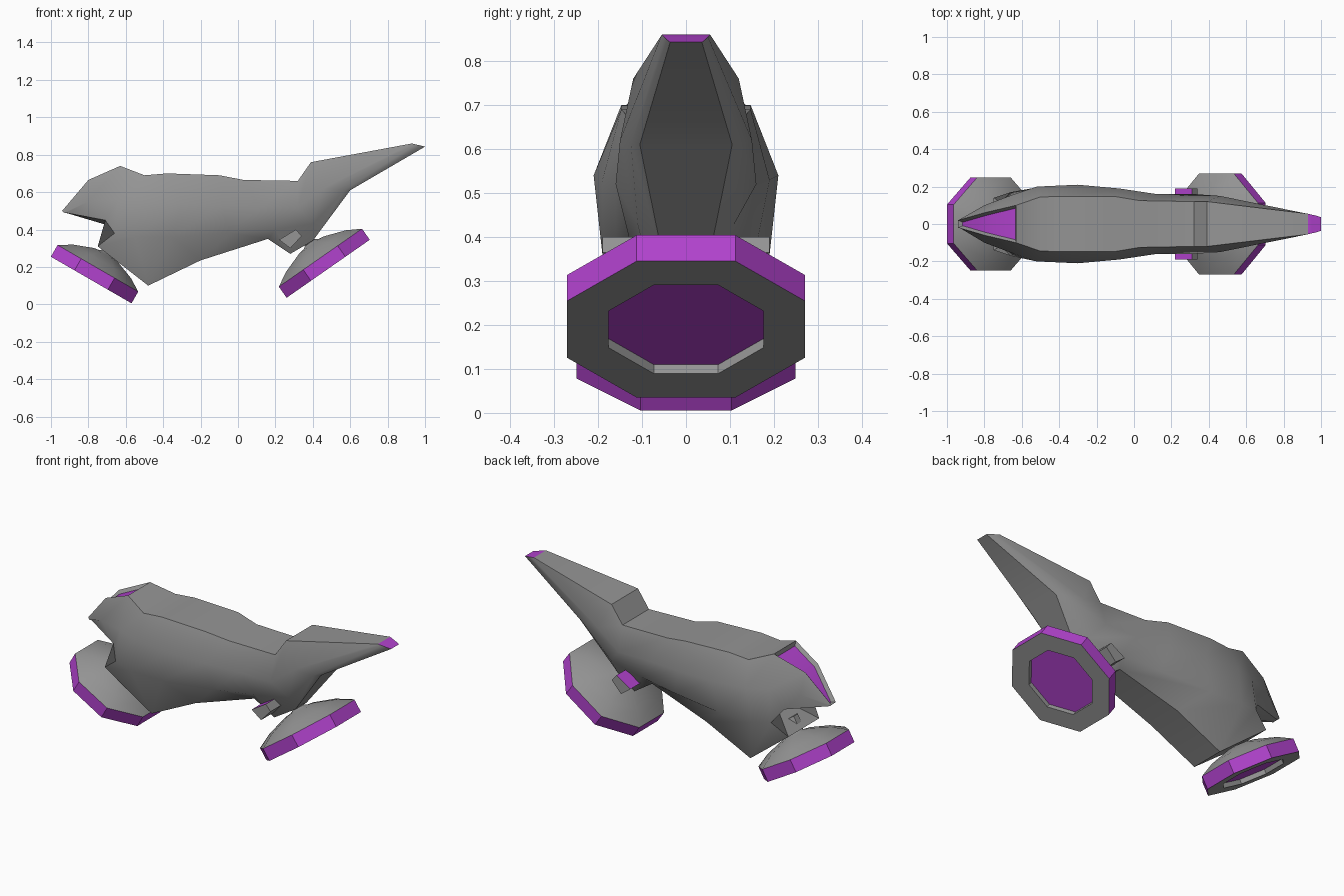
import bpy, bmesh, math
from mathutils import Vector, Matrix

cube = bpy.data.objects.get("Cube")
if cube:
    bpy.data.objects.remove(cube, do_unlink=True)


def material(name, colour):
    mat = bpy.data.materials.new(name)
    mat.use_nodes = True
    mat.diffuse_color = colour
    mat.node_tree.nodes["Principled BSDF"].inputs["Base Color"].default_value = colour
    return mat


GREY, PURPLE = 0, 1
MATERIALS = [material("hull_grey", (0.3, 0.3, 0.3, 1)),
             material("accent_purple", (0.44, 0.055, 0.61, 1))]


def finish(bm, name, angle):
    """Turn a bmesh into a shaded object that carries both colours."""
    bmesh.ops.recalc_face_normals(bm, faces=bm.faces)
    mesh = bpy.data.meshes.new(name)
    bm.to_mesh(mesh)
    bm.free()
    for mat in MATERIALS:
        mesh.materials.append(mat)
    obj = bpy.data.objects.new(name, mesh)
    bpy.context.collection.objects.link(obj)
    bpy.ops.object.select_all(action='DESELECT')
    obj.select_set(True)
    bpy.context.view_layer.objects.active = obj
    bpy.ops.object.shade_smooth_by_angle(angle=math.radians(angle))
    return obj


def bridge(bm, first, second, colour=GREY):
    """Join two closed rings with quads."""
    count = len(first)
    faces = []
    for i in range(count):
        j = (i + 1) % count
        face = bm.faces.new((first[i], first[j], second[j], second[i]))
        face.material_index = colour
        faces.append(face)
    return faces


# Hull rails from tail to nose, as (x, half width, z)
top_rail = [(-.94, .02, .5), (-.80, .06, .665), (-.63, .1, .74), (-.5, .145, .69),
            (-.38, .147, .7), (-.1, .147, .69), (.03, .125, .665), (.32, .12, .66),
            (.39, .12, .76), (.93, .055, .86)]
shoulder_rail = [(-.93, .022, .49), (-.8, .1, .55), (-.64, .16, .56), (-.52, .2, .55),
                 (-.3, .21, .54), (-.08, .19, .53), (.12, .16, .52), (.32, .16, .52),
                 (.46, .15, .62), (.95, .05, .855)]
side_rail = [(-.92, .018, .489), (-.71, .12, .45), (-.66, .17, .38), (-.55, .19, .36),
             (-.35, .19, .36), (-.04, .16, .38), (.2, .13, .4), (.4, .11, .43),
             (.57, .125, .61), (.98, .043, .848)]
keel_rail = [(-.91, .01, .487), (-.62, .05, .4), (-.75, .14, .31), (-.48, .1, .1),
             (-.2, .1, .235), (.16, .08, .35), (.28, .07, .27), (.4, .05, .34),
             (.6, .105, .61), (1, .036, .843)]

# Hull, lofted through mirrored rings
bm = bmesh.new()
rings = []
for station in zip(top_rail, shoulder_rail, side_rail, keel_rail):
    left = [bm.verts.new(p) for p in station]
    right = [bm.verts.new((x, -y, z)) for x, y, z in reversed(station)]
    rings.append(left + right)
canopy = []
for i, (a, b) in enumerate(zip(rings, rings[1:])):
    faces = bridge(bm, a, b)
    if i < 2:
        canopy.append(faces[-1])
bm.faces.new(rings[0])
nose = bm.faces.new(rings[-1])
nose.material_index = PURPLE
bmesh.ops.recalc_face_normals(bm, faces=bm.faces)

# Tail window, sunk into the sloping top faces
bmesh.ops.inset_region(bm, faces=canopy, thickness=.013, depth=-.02,
                       use_even_offset=True, use_boundary=True)
for face in canopy:
    face.material_index = PURPLE
finish(bm, "hull", 36)


# Hover pads: octagonal dishes with a domed back and a stem
def hover_pad(name, base, axis, apothem):
    axis = Vector(axis).normalized()
    turn = Matrix(((axis.z, 0, axis.x), (0, 1, 0), (-axis.x, 0, axis.z)))
    # (share of radius, height, colour of the band leading to this ring)
    profile = [(.65, .025, GREY), (.65, 0, GREY), (1, 0, GREY), (1, .072, PURPLE),
               (.72, .115, GREY), (.3, .155, GREY), (.18, .16, GREY),
               (.12, .17, GREY), (.12, .19, GREY), (.18, .2, GREY), (.18, .25, GREY)]
    bm = bmesh.new()
    rings = []
    for share, height, _ in profile:
        radius = share * apothem / math.cos(math.pi / 8)
        ring = []
        for k in range(8):
            a = (k + .5) * math.pi / 4
            local = Vector((radius * math.cos(a), radius * math.sin(a), height))
            ring.append(bm.verts.new(Vector(base) + turn @ local))
        rings.append(ring)
    for i in range(1, len(rings)):
        bridge(bm, rings[i - 1], rings[i], profile[i][2])
    bm.faces.new(rings[0]).material_index = PURPLE
    bm.faces.new(rings[-1])
    # Rim corners stay crisp, the dome stays smooth
    return finish(bm, name, 40)


hover_pad("front_pad", (.482, 0, .19), (-.572, 0, .82), .271)
hover_pad("rear_pad", (-.785, 0, .13), (.5, 0, .865), .249)

# Side thrusters under the neck, with a coloured upper face
outline = [(.22, .345), (.31, .4), (.34, .365), (.28, .3)]
for name, side in (("left_thruster", 1), ("right_thruster", -1)):
    bm = bmesh.new()
    inner, outer = [[bm.verts.new((x, side * y, z)) for x, z in outline] for y in (.05, .19)]
    bridge(bm, inner, outer)[0].material_index = PURPLE
    bm.faces.new(inner)
    bm.faces.new(outer)
    finish(bm, name, 20)
